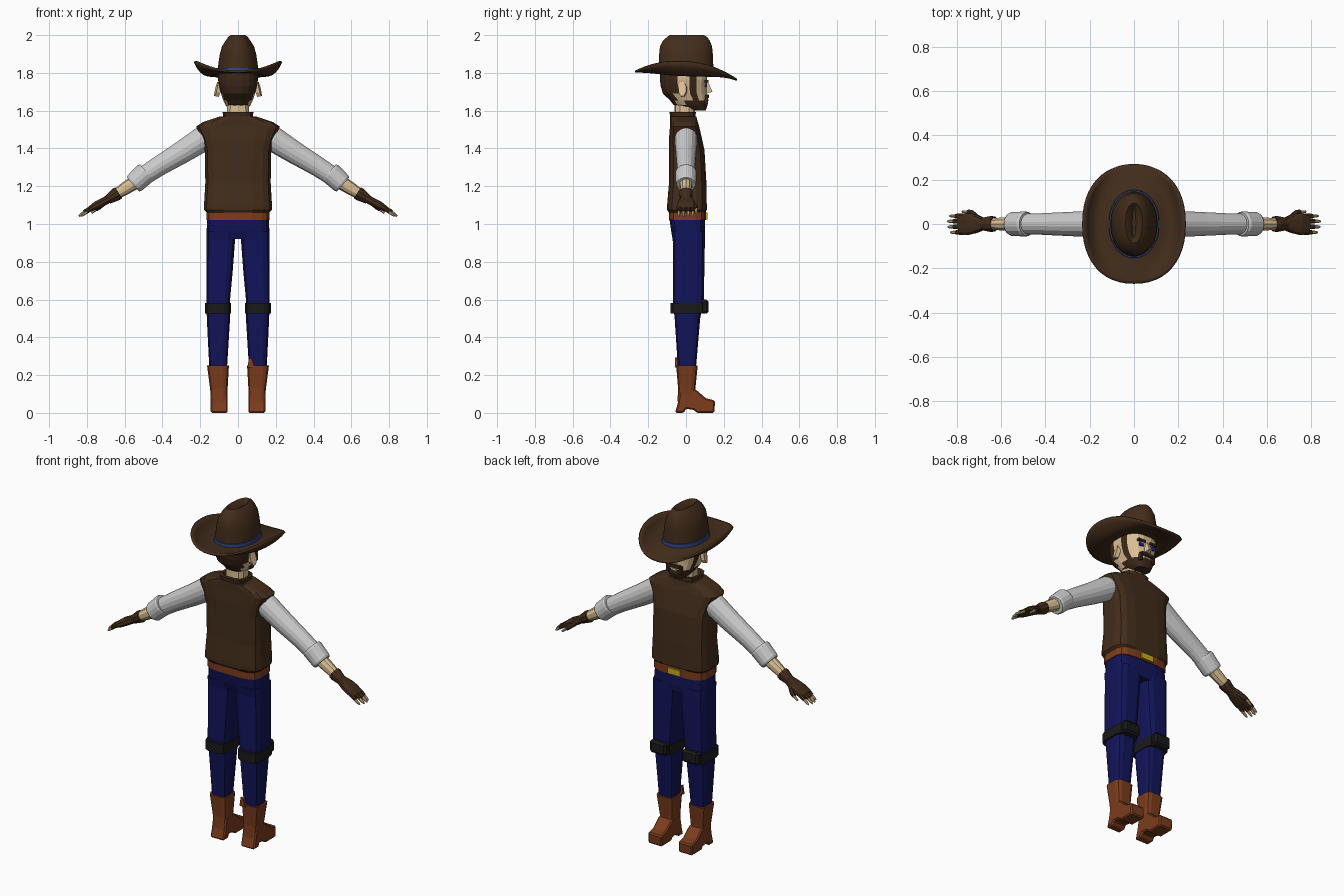
import bpy, bmesh
from math import sin, cos, pi, copysign
from mathutils import Vector


def mat(name, r, g, b):
    m = bpy.data.materials.new(name)
    m.diffuse_color = (r, g, b, 1)
    return m


BROWN = mat("dark_brown", .055, .026, .011)
HAIR = mat("hair_brown", .045, .021, .010)
LEATHER = mat("leather", .20, .045, .012)
DENIM = mat("denim", .006, .007, .10)
SKIN = mat("skin", .72, .53, .30)
BLACK = mat("black", .01, .01, .01)
GOLD = mat("gold", .60, .42, .01)
BAND = mat("band_blue", .03, .06, .22)
EYE = mat("eye_blue", .01, .01, .7)


def build(name, rings, mats=(), pick=None, mirror=False, smooth=False, caps=True):
    """Skin a list of equal-length point rings."""
    bm = bmesh.new()
    vs = [[bm.verts.new(p) for p in r] for r in rings]
    n = len(vs[0])
    for a, b in zip(vs, vs[1:]):
        for i in range(n):
            j = (i + 1) % n
            bm.faces.new((a[i], a[j], b[j], b[i]))
    if caps:
        bm.faces.new(vs[0])
        bm.faces.new(vs[-1])
    bmesh.ops.recalc_face_normals(bm, faces=bm.faces)
    if pick:
        for f in bm.faces:
            f.material_index = pick(f.calc_center_median())
    me = bpy.data.meshes.new(name)
    bm.to_mesh(me)
    bm.free()
    for m in mats:
        me.materials.append(m)
    ob = bpy.data.objects.new(name, me)
    bpy.context.collection.objects.link(ob)
    if mirror:
        ob.modifiers.new("Mirror", "MIRROR")
    if smooth:
        bpy.ops.object.select_all(action="DESELECT")
        ob.select_set(True)
        bpy.context.view_layer.objects.active = ob
        bpy.ops.object.shade_smooth_by_angle(angle=.7)
    return ob


def spow(v, p):
    return copysign(abs(v) ** p, v) if abs(v) > 1e-6 else 0


def oval(z, x0, x1, y0, y1, n=12, p=.5):
    """Rounded-box ring at height z."""
    out = []
    for i in range(n):
        a = 2 * pi * (i + .5) / n
        out.append(((x0 + x1) / 2 + (x1 - x0) / 2 * spow(cos(a), p) / cos(pi / n) ** p,
                    (y0 + y1) / 2 + (y1 - y0) / 2 * spow(sin(a), p) / cos(pi / n) ** p, z))
    return out


def loft(name, rows, m, n=12, p=.5, **kw):
    return build(name, [oval(*r, n, p) for r in rows], [m] if m else [], **kw)


def sym(rows):
    return [(z, -hx, hx, y0, y1) for z, hx, y0, y1 in rows]


def tube(name, rows, m, n=12, p=1, **kw):
    """Tube along points; each row is x, y, z, half width, half thickness."""
    d = (Vector(rows[-1][:3]) - Vector(rows[0][:3])).normalized()
    v = d.cross(Vector((0, 1, 0))).normalized()
    u = v.cross(d)
    rings = []
    for x, y, z, w, t in rows:
        rings.append([Vector((x, y, z)) + u * w * spow(cos(a), p) + v * t * spow(sin(a), p)
                      for a in (2 * pi * (i + .5) / n for i in range(n))])
    return build(name, rings, [m] if m else [], mirror=True, **kw)


def box(name, x0, x1, y0, y1, z0, z1, m, mirror=False, bevel=0):
    ob = build(name, [[(x0, y0, z), (x1, y0, z), (x1, y1, z), (x0, y1, z)] for z in (z0, z1)],
               [m], mirror=mirror)
    if bevel:
        b = ob.modifiers.new("Bevel", "BEVEL")
        b.width, b.segments = bevel, 1
    return ob


# Hat: creased crown, band, curled brim
loft("hat_crown", sym([(1.795, .108, -.148, .148), (1.85, .104, -.144, .144),
                       (1.90, .096, -.142, .142), (1.94, .085, -.138, .138),
                       (1.97, .066, -.122, .126), (1.99, .052, -.10, .112),
                       (2.0, .038, -.085, .095), (1.99, .024, -.075, .085),
                       (1.968, .008, -.06, .07)]), BROWN, n=32, p=.95, smooth=True)
loft("hat_band", sym([(1.80, .114, -.154, .154), (1.825, .112, -.152, .152)]), BAND, n=32, p=.95)
brim = []
for k in range(9):
    t = k / 8
    ring = []
    for i in range(48):
        a = 2 * pi * i / 48
        z = 1.803 - t * (.018 + .022 * sin(a)) + cos(a) ** 2 * (.115 * t ** 3 - .04 * t)
        ring.append(((.10 + .13 * t) * spow(cos(a), .9), (.14 + .13 * t) * spow(sin(a), .9), z))
    brim.append(ring)
ob = build("hat_brim", brim, [BROWN], smooth=True, caps=False)
s = ob.modifiers.new("Solidify", "SOLIDIFY")
s.thickness, s.offset = .01, 0


# Head: hair behind, bare ears, beard around the face
def head_zone(c):
    if c.y < -.045 or c.z > 1.79:
        return 1
    if c.y < .015:
        return 0
    if c.y < .06:
        return 1
    return 1 if c.z < 1.655 else 0


rows = sym([(1.602, .045, .035, .105), (1.63, .066, -.065, .114), (1.655, .078, -.085, .112),
            (1.69, .090, -.122, .108), (1.73, .10, -.134, .108), (1.765, .106, -.138, .112),
            (1.80, .106, -.138, .112), (1.83, .10, -.13, .11)])
build("head", [oval(*r, 20, .75) for r in rows], [SKIN, HAIR], head_zone)
loft("neck", sym([(1.52, .06, -.06, .045), (1.66, .056, -.06, .045)]), SKIN, n=10, p=.7)
tube("ear", [(.095, -.015, 1.71, .022, .04), (.116, -.02, 1.715, .022, .042)], SKIN, n=8)
build("nose", [[(-.012, .105, 1.75), (.012, .105, 1.75), (.006, .118, 1.75), (-.006, .118, 1.75)],
               [(-.02, .105, 1.69), (.02, .105, 1.69), (.01, .14, 1.70), (-.01, .14, 1.70)]], [SKIN])
box("eye", .022, .05, .095, .111, 1.725, 1.743, EYE, True)
box("eyebrow", .016, .062, .09, .118, 1.75, 1.763, HAIR, True)
box("moustache", -.042, .042, .10, .122, 1.668, 1.685, HAIR)
box("moustache_side", .034, .05, .09, .117, 1.635, 1.68, HAIR, True)
box("lip", -.02, .02, .10, .118, 1.652, 1.662, SKIN)

# Vest with collar
loft("vest", sym([(1.06, .165, -.09, .10), (1.075, .18, -.10, .11), (1.10, .18, -.10, .11),
                  (1.22, .173, -.09, .108), (1.39, .176, -.09, .098), (1.45, .19, -.09, .085),
                  (1.515, .222, -.085, .07), (1.54, .185, -.085, .062), (1.568, .10, -.085, .055)]),
     BROWN, n=16, p=.5)
loft("vest_collar", sym([(1.55, .075, -.08, .05), (1.592, .082, -.088, .052), (1.592, .068, -.07, .045),
                         (1.56, .06, -.06, .04)]), BROWN, n=12, p=.6)

# Belt and buckle
loft("belt", sym([(1.02, .168, -.09, .105), (1.07, .168, -.09, .105)]), LEATHER, n=16)
box("buckle", -.04, .04, .09, .115, 1.025, 1.06, GOLD)

# Trousers
loft("trouser_seat", sym([(.92, .155, -.065, .095), (.96, .166, -.078, .10),
                          (1.03, .164, -.088, .10)]), DENIM, n=16)
loft("trouser_leg", [(.24, .058, .152, -.043, .053), (.50, .042, .165, -.06, .075),
                     (.60, .042, .168, -.07, .095), (.75, .028, .168, -.07, .097),
                     (.91, .016, .168, -.07, .10), (.96, .012, .166, -.078, .10)],
     DENIM, n=12, mirror=True)

# Knee pads
loft("knee_strap", [(.525, .038, .174, -.082, .10), (.582, .038, .174, -.082, .10)], BLACK, mirror=True)
box("knee_pad", .052, .16, .07, .12, .525, .60, BLACK, True, .012)

# Boots: shaft, foot with heel, pull tab
loft("boot_shaft", [(.06, .058, .142, -.045, .05), (.13, .055, .148, -.042, .05),
                    (.252, .048, .164, -.052, .062)], LEATHER, mirror=True)
side = [(-.058, 0), (-.012, 0), (.0, .022), (.045, .015), (.055, 0), (.15, 0), (.154, .065),
        (.105, .078), (.05, .125), (-.03, .125), (-.044, .05)]
ob = build("boot_foot", [[(x, y, z) for y, z in side] for x in (.055, .145)], [LEATHER], mirror=True)
b = ob.modifiers.new("Bevel", "BEVEL")
b.width, b.segments = .007, 1
build("boot_tab", [[(.05, y, .24), (.088, y, .24), (.075, y, .285), (.058, y, .292)]
                   for y in (-.058, -.045)], [LEATHER])

# Arms: sleeve, rolled cuff, forearm
tube("sleeve", [(.15, 0, 1.475, .055, .06), (.19, 0, 1.448, .06, .068), (.30, 0, 1.378, .055, .061),
                (.42, 0, 1.306, .049, .054), (.52, 0, 1.24, .046, .05)], None, n=16)
tube("sleeve_cuff", [(.482, 0, 1.274, .054, .056), (.492, 0, 1.268, .057, .060),
                     (.548, 0, 1.216, .055, .056), (.556, 0, 1.209, .05, .05)], None, n=16)
tube("forearm", [(.53, 0, 1.23, .036, .038), (.60, 0, 1.186, .03, .034),
                 (.67, 0, 1.142, .024, .024)], SKIN, n=10)

# Gloved hands
tube("glove_cuff", [(.632, 0, 1.165, .036, .034), (.645, 0, 1.157, .037, .035),
                    (.69, 0, 1.128, .028, .024)], BROWN, n=10)
tube("glove_palm", [(.675, 0, 1.138, .026, .022), (.715, .002, 1.116, .044, .022),
                    (.75, 0, 1.098, .05, .022), (.79, -.002, 1.076, .047, .014)], BROWN, n=12, p=.7)
for i, (y, reach) in enumerate([(.036, -.004), (.012, .006), (-.013, .004), (-.038, -.008)]):
    x = .81 + reach
    tube(f"glove_finger_{i}", [(.77, y, 1.088, .012, .013), (x, y, 1.064, .011, .011)], BROWN, n=8)
    tube(f"fingertip_{i}", [(x - .01, y, 1.068, .009, .009), (x + .016, y, 1.05, .008, .008),
                            (x + .027, y, 1.041, .004, .004)], SKIN, n=8)
tube("glove_thumb", [(.70, .02, 1.118, .014, .015), (.735, .05, 1.09, .014, .014),
                     (.75, .055, 1.078, .012, .012)], BROWN, n=8)
tube("thumb_tip", [(.745, .054, 1.082, .009, .009), (.775, .056, 1.058, .006, .006)], SKIN, n=8)
